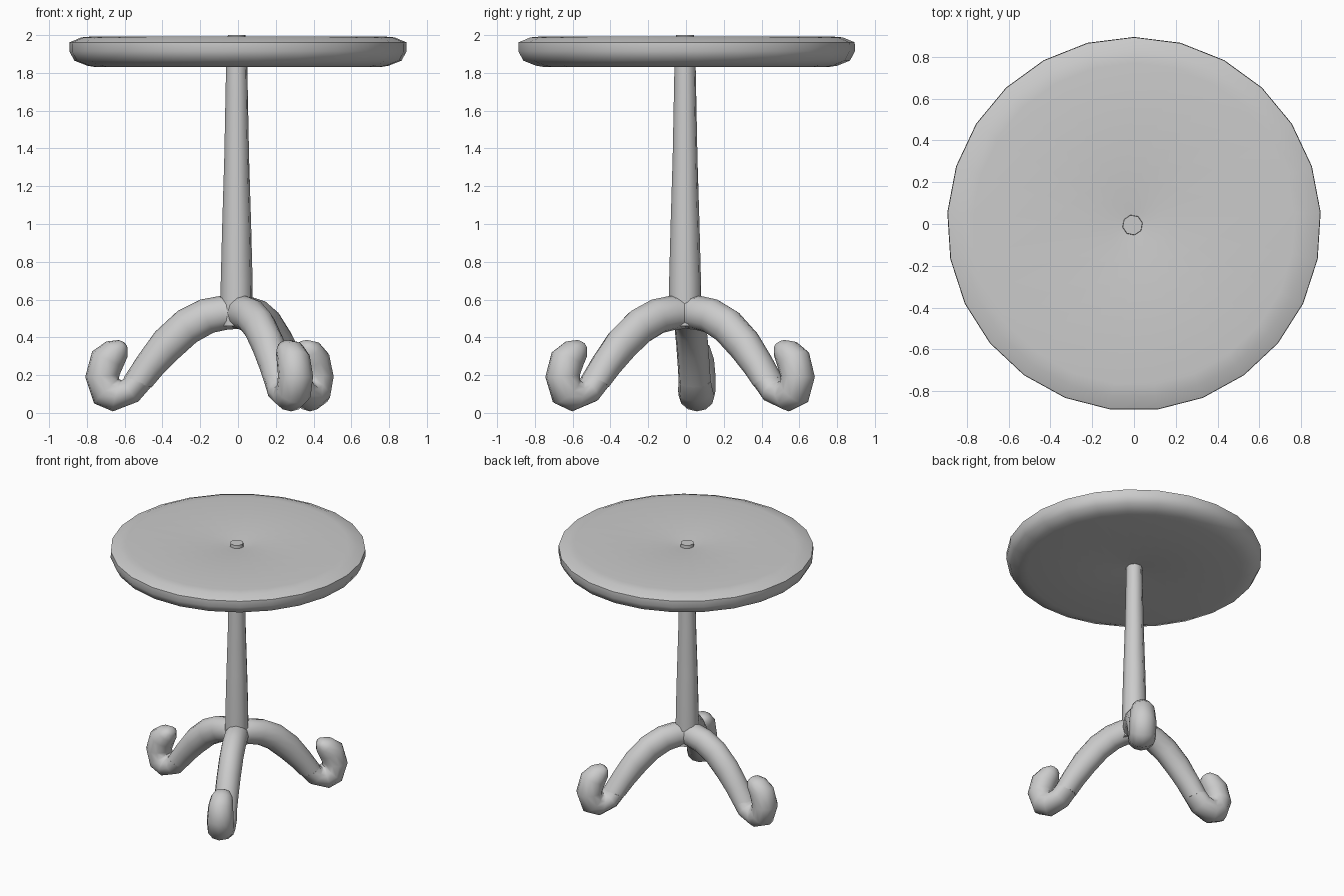
import bpy, bmesh
from math import sin, cos, radians, pi
from mathutils import Vector, Matrix

if "Cube" in bpy.data.objects:
    bpy.data.objects.remove(bpy.data.objects["Cube"])


def loft(name, rings, smooth=50):
    """Skin closed rings of points and cap both ends."""
    bm = bmesh.new()
    vs = [[bm.verts.new(p) for p in ring] for ring in rings]
    n = len(rings[0])
    for a, b in zip(vs, vs[1:]):
        for i in range(n):
            j = (i + 1) % n
            bm.faces.new((a[i], a[j], b[j], b[i]))
    bm.faces.new(vs[0])
    bm.faces.new(vs[-1])
    bmesh.ops.recalc_face_normals(bm, faces=bm.faces)
    me = bpy.data.meshes.new(name)
    bm.to_mesh(me)
    bm.free()
    ob = bpy.data.objects.new(name, me)
    bpy.context.collection.objects.link(ob)
    bpy.ops.object.select_all(action='DESELECT')
    ob.select_set(True)
    bpy.context.view_layer.objects.active = ob
    bpy.ops.object.shade_smooth_by_angle(angle=radians(smooth))
    return ob


def lathe(name, profile, sides, start=pi / 2, cx=0.0, cy=0.0):
    return loft(name, [[(cx + r * cos(start + 2 * pi * i / sides),
                         cy + r * sin(start + 2 * pi * i / sides), z)
                        for i in range(sides)] for r, z in profile])


def section_tube(name, sections, angle, sides=12):
    """Tube through (outer r, z, inner r, z, half width) elliptical sections."""
    turn = Matrix.Rotation(radians(angle), 3, 'Z')
    rings = []
    for ro, zo, ri, zi, w in sections:
        o, i = Vector((ro, 0, zo)), Vector((ri, 0, zi))
        c, h = (o + i) / 2, (o - i) / 2
        rings.append([turn @ (c + h * cos(t) + Vector((0, w * sin(t), 0)))
                      for t in (2 * pi * k / sides for k in range(sides))])
    return loft(name, rings)


# round top with a rounded rim and shallow dimples at the middle
lathe("table_top", [(0.04, 1.85), (0.13, 1.835), (0.75, 1.83), (0.80, 1.838),
                    (0.868, 1.865), (0.895, 1.915), (0.893, 1.962),
                    (0.83, 1.988), (0.77, 1.993), (0.13, 1.99),
                    (0.04, 1.975)], 25)

# tapered column, its tip just showing through the top
lathe("column", [(0.088, 0.46), (0.086, 0.7), (0.078, 1.0), (0.067, 1.35),
                 (0.06, 1.7), (0.057, 1.85), (0.048, 2.0)], 8, 0.2, -0.007, -0.005)

# arched legs and their upturned scroll feet
leg = [(0.0, 0.61, 0.0, 0.445, 0.08), (0.09, 0.62, 0.06, 0.44, 0.085),
       (0.20, 0.60, 0.13, 0.425, 0.085), (0.32, 0.54, 0.22, 0.375, 0.085),
       (0.44, 0.43, 0.32, 0.285, 0.085), (0.53, 0.305, 0.40, 0.205, 0.085),
       (0.605, 0.19, 0.46, 0.135, 0.085)]
foot = [(0.60, 0.195, 0.46, 0.14, 0.086), (0.61, 0.178, 0.53, 0.06, 0.092),
        (0.62, 0.172, 0.665, 0.008, 0.095), (0.633, 0.18, 0.765, 0.05, 0.095),
        (0.63, 0.20, 0.812, 0.19, 0.094), (0.61, 0.245, 0.775, 0.325, 0.088),
        (0.588, 0.295, 0.70, 0.378, 0.075), (0.586, 0.335, 0.635, 0.386, 0.05),
        (0.59, 0.355, 0.612, 0.378, 0.02)]
for n, angle in enumerate((175, 55, -65), 1):
    section_tube(f"leg_{n}", leg, angle)
    section_tube(f"foot_{n}", foot, angle)
